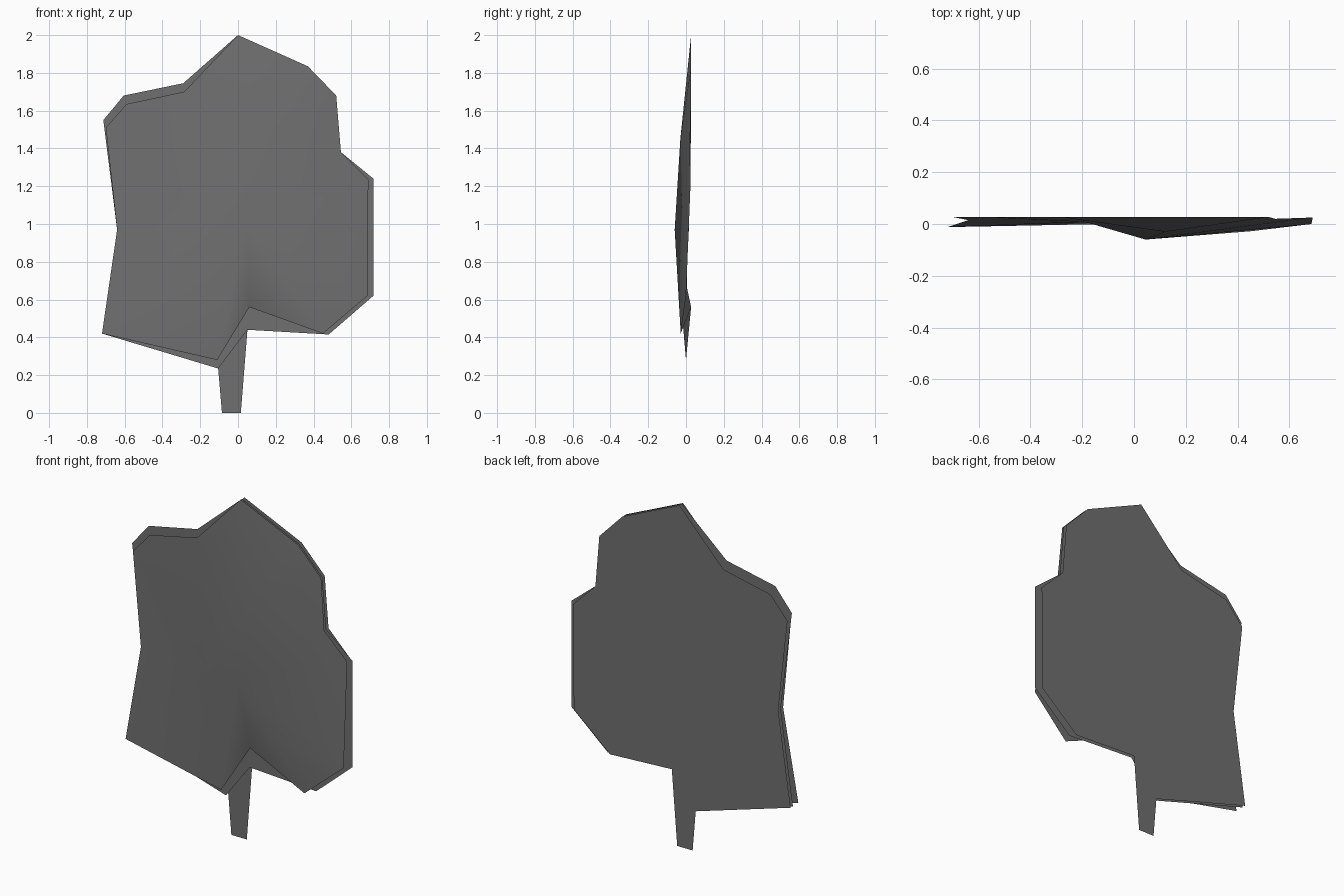
import bpy

if "Cube" in bpy.data.objects:
    bpy.data.objects.remove(bpy.data.objects["Cube"])

grey = bpy.data.materials.new("dark_grey")
grey.diffuse_color = (0.16, 0.16, 0.16, 1)
grey.use_nodes = True
grey.node_tree.nodes["Principled BSDF"].inputs["Base Color"].default_value = grey.diffuse_color


def make_part(name, verts, faces):
    mesh = bpy.data.meshes.new(name)
    mesh.from_pydata(verts, [], faces)
    mesh.materials.append(grey)
    obj = bpy.data.objects.new(name, mesh)
    bpy.context.collection.objects.link(obj)
    return obj


def flat_sheet(name, outline, y):
    # outline runs clockwise from the front, so the face looks to +y
    return make_part(name, [(x, y, z) for x, z in outline],
                     [list(range(len(outline)))])


# Shared outline pieces, clockwise from the tip
crown = [(0, 2), (.37, 1.835), (.52, 1.68), (.545, 1.38)]
right_inner = [(.69, 1.235), (.685, .62), (.45, .42)]
right_outer = [(.717, 1.24), (.717, .62), (.48, .415)]
left_base = [(-.72, .42), (-.64, .97)]
left_inner = [(-.70, 1.51), (-.59, 1.635), (-.285, 1.70)]
left_outer = [(-.713, 1.55), (-.605, 1.68), (-.29, 1.745)]
stem = [(.05, .44), (.015, 0), (-.085, 0), (-.105, .235)]

# Back sheet with the stem
flat_sheet("back_leaf_with_stem",
           crown + right_inner + stem + left_base + left_inner, .06)

# Wider middle sheet
flat_sheet("middle_leaf",
           crown + right_outer + [stem[0], stem[3]] + left_base + left_outer, .038)

# Front sheet, bulging forward around three inner points
rim = crown + right_inner + [(.06, .56), (-.11, .28)] + left_base + left_inner
depth = [.027, .027, .027, .02, .025, 0, -.028, .027, 0,
         -.012, .015, .027, .027, .027]
verts = [(x, y, z) for (x, z), y in zip(rim, depth)]
n = len(verts)
bulge, left_mid, upper_mid = n, n + 1, n + 2
verts += [(.045, -.06, .97), (-.19, .008, .97), (.12, -.03, 1.45)]


def fan(centre, first, last):
    return [(centre, (i + 1) % n, i % n) for i in range(first, last)]


faces = fan(upper_mid, 13, 17) + fan(bulge, 3, 8) + fan(left_mid, 8, 13)
faces += [(bulge, 3, upper_mid), (bulge, left_mid, 8),
          (left_mid, upper_mid, 13), (bulge, upper_mid, left_mid)]
front = make_part("front_leaf", verts, faces)
for poly in front.data.polygons:
    poly.use_smooth = True
